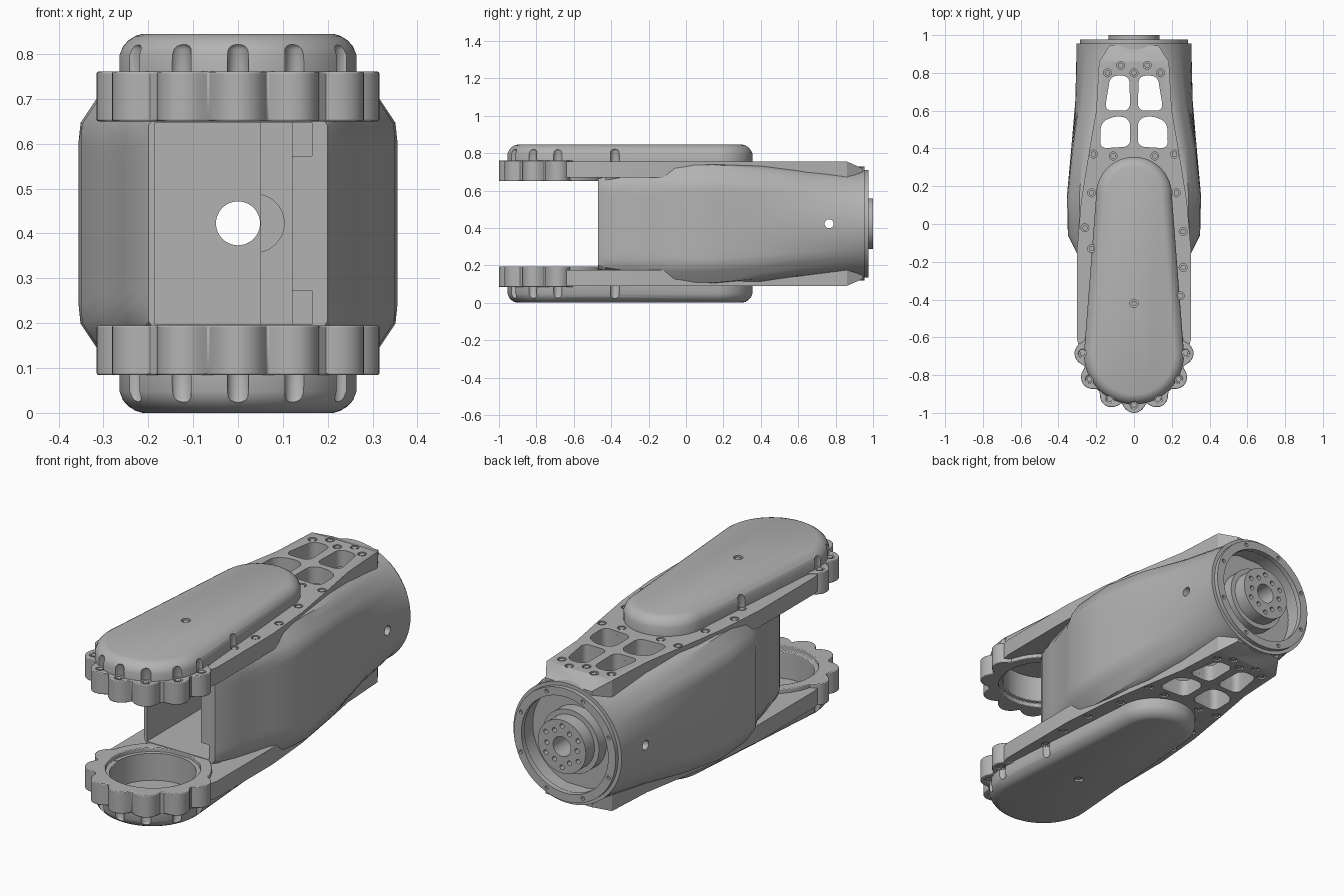
import bpy, bmesh
from math import pi, sin, cos, radians
from mathutils import Matrix, Vector

ZC = 0.4225   # mid height: every part is built around this plane
RY = -0.685   # centre of the front joint rings

if "Cube" in bpy.data.objects:
    bpy.data.objects.remove(bpy.data.objects["Cube"])

grey = bpy.data.materials.new("satin grey")
grey.use_nodes = True
grey.diffuse_color = (0.45, 0.45, 0.45, 1)
grey.node_tree.nodes["Principled BSDF"].inputs["Base Color"].default_value = grey.diffuse_color


def make(name, bm):
    bmesh.ops.recalc_face_normals(bm, faces=bm.faces)
    me = bpy.data.meshes.new(name)
    bm.to_mesh(me)
    bm.free()
    me.materials.append(grey)
    ob = bpy.data.objects.new(name, me)
    ob.location.z = ZC
    bpy.context.collection.objects.link(ob)
    return ob


def skin(name, loops):
    """Join matching loops of points into a closed solid."""
    bm = bmesh.new()
    rows = [[bm.verts.new(p) for p in loop] for loop in loops]
    n = len(rows[0])
    for a, b in zip(rows, rows[1:]):
        for i in range(n):
            bm.faces.new((a[i], a[(i + 1) % n], b[(i + 1) % n], b[i]))
    bm.faces.new(rows[0][::-1])
    bm.faces.new(rows[-1])
    return make(name, bm)


def prism(name, pts, z0, z1):
    return skin(name, [[(x, y, z) for x, y in pts] for z in (z0, z1)])


def box(name, x, y, z):
    return prism(name, [(x[0], y[0]), (x[1], y[0]), (x[1], y[1]), (x[0], y[1])], *z)


def tube(name, radius, start, end, segments=48):
    """Cylinder between two points."""
    a, b = Vector(start), Vector(end)
    bm = bmesh.new()
    turn = (b - a).to_track_quat('Z', 'Y').to_matrix().to_4x4()
    bmesh.ops.create_cone(bm, cap_ends=True, segments=segments, radius1=radius, radius2=radius,
                          depth=(b - a).length, matrix=Matrix.Translation((a + b) / 2) @ turn)
    return make(name, bm)


def cut(ob, *cutters):
    """Subtract each cutter, then drop it."""
    for c in cutters:
        mod = ob.modifiers.new("cut", 'BOOLEAN')
        mod.operation = 'DIFFERENCE'
        mod.object = c
        bpy.context.view_layer.update()
        dg = bpy.context.evaluated_depsgraph_get()
        me = bpy.data.meshes.new_from_object(ob.evaluated_get(dg))
        ob.modifiers.clear()
        ob.data = me
        bpy.data.objects.remove(c)


def finish(ob, mirror=False, bevel=0):
    if bevel:
        mod = ob.modifiers.new("bevel", 'BEVEL')
        mod.width, mod.segments, mod.angle_limit = bevel, 2, radians(50)
    if mirror:
        mod = ob.modifiers.new("mirror", 'MIRROR')
        mod.use_axis = (False, False, True)
    ob.data.shade_smooth()
    ob.data.set_sharp_from_angle(angle=radians(28))


def rounded_window(pts):
    """Tall cutter with rounded corners."""
    bm = bmesh.new()
    f = bm.faces.new([bm.verts.new((x, y, -0.5)) for x, y in pts])
    top = bmesh.ops.extrude_face_region(bm, geom=[f])["geom"]
    for v in top:
        if isinstance(v, bmesh.types.BMVert):
            v.co.z = 0.5
    upright = [e for e in bm.edges if abs(e.verts[0].co.z - e.verts[1].co.z) > 0.5]
    bmesh.ops.bevel(bm, geom=upright, offset=0.035, segments=5, profile=0.5, affect='EDGES')
    return make("window_cutter", bm)


def windows():
    rear = [(0.02, 0.6), (0.155, 0.6), (0.125, 0.785), (0.025, 0.785)]
    front = [(0.02, 0.41), (0.18, 0.4), (0.175, 0.54), (0.09, 0.575), (0.02, 0.555)]
    return [rounded_window([(s * x, y) for x, y in w]) for w in (rear, front) for s in (1, -1)]


# Main housing: chamfered box flowing into a round barrel
def section(y, w, h, t):
    pts = []
    for i in range(72):
        a = (i + 0.5) * pi / 36
        c, s = abs(cos(a)), abs(sin(a))
        r = min(w / c, h / s, (1.5 * w + 0.2175) / (1.5 * c + s))
        r = r * (1 - t) + 0.305 * t
        pts.append((r * cos(a), y, r * sin(a)))
    return pts


stations = [(-0.47, 0.2, 0.25, 0), (-0.43, 0.225, 0.25, 0), (-0.33, 0.255, 0.25, 0),
            (-0.16, 0.3, 0.29, 0), (-0.06, 0.35, 0.31, 0), (0.15, 0.355, 0.32, 0),
            (0.4, 0.337, 0.32, 0.15), (0.65, 0.32, 0.315, 0.6), (0.9, 0.305, 0.31, 1),
            (0.955, 0.303, 0.3, 1)]
body = skin("main_housing", [section(*s) for s in stations])
cut(body,
    box("bay", (-0.185, 0.05), (-0.6, 0.3), (-0.225, 0.225)),
    box("bay_step", (0.04, 0.12), (-0.6, -0.25), (-0.225, 0.225)),
    box("upper_pocket", (0.04, 0.165), (-0.6, -0.36), (0.15, 0.225)),
    box("lower_pocket", (0.04, 0.165), (-0.6, -0.36), (-0.225, -0.15)),
    tube("boss_notch", 0.065, (0.038, -0.6, 0), (0.038, 0.29, 0)),
    tube("barrel_bore", 0.255, (0, 0.34, 0), (0, 0.82, 0), 64),
    tube("rear_recess", 0.255, (0, 0.87, 0), (0, 1.1, 0), 64),
    tube("cable_hole", 0.049, (0, 0, 0), (0, 1.1, 0)),
    tube("side_hole", 0.024, (-0.5, 0.765, 0), (0.5, 0.765, 0), 24),
    *windows())
finish(body)

# Rear rim with its screws
rim = tube("rear_rim", 0.287, (0, 0.95, 0), (0, 0.977, 0), 64)
cut(rim, tube("rim_bore", 0.245, (0, 0.9, 0), (0, 1.1, 0), 64))
for i in range(8):
    a = (i + 0.5) * pi / 4
    x, z = 0.267 * cos(a), 0.267 * sin(a)
    cut(rim, tube("rim_hole", 0.01, (x, 0.965, z), (x, 1, z), 12))
finish(rim)

# Output hub
for name, r, y0, y1 in (("hub_base", 0.16, 0.86, 0.93), ("output_hub", 0.135, 0.86, 1.0)):
    hub = tube(name, r, (0, y0, 0), (0, y1, 0), 64)
    cut(hub, tube("hub_bore", 0.05, (0, 0.8, 0), (0, 1.1, 0)))
    if name == "output_hub":
        for i in range(12):
            a = i * pi / 6
            r = 0.105 if i % 2 else 0.085
            x, z = r * cos(a), r * sin(a)
            cut(hub, tube("hub_hole", 0.012, (x, 0.97, z), (x, 1.1, z), 16))
    finish(hub)

# Arm plate running along the housing, sloping down at the rear
half = [(0.285, RY), (0.303, -0.6), (0.303, -0.15), (0.28, 0.12), (0.235, 0.4), (0.2, 0.6),
        (0.185, 0.86), (0.13, 0.945)]
outline = half + [(-x, y) for x, y in reversed(half)]
plate = prism("arm_plate", outline, 0.2475, 0.3325)
bm = bmesh.new()
bm.from_mesh(plate.data)
for v in bm.verts:
    if v.co.y > 0.9 and v.co.z > 0.3:
        v.co.z = 0.295
bmesh.ops.connect_verts(bm, verts=[v for v in bm.verts if abs(v.co.y - 0.86) < 0.01 and v.co.z > 0.3])
bm.to_mesh(plate.data)
bm.free()

# Scalloped joint ring, one lobe per bolt
lobes = [-90 + s for s in (-90, -60, -28, 0, 28, 60, 90)]


def ring_radius(deg):
    d = min(abs((deg - b + 180) % 360 - 180) for b in lobes)
    return 0.272 + 0.043 * (max(0, cos(radians(min(d, 13) * 90 / 13))) ** 0.7)


ring = prism("joint_ring", [(ring_radius(d) * cos(radians(d)), RY + ring_radius(d) * sin(radians(d)))
                            for d in range(0, 360, 2)], 0.2275, 0.338)

# Domed cover: tapered stadium with a rounded shoulder
def stadium(z, inset):
    pts = []
    for r, y, start in ((0.265, -0.69, 180), (0.2, 0.155, 0)):
        for i in range(33):
            a = radians(start + i * 180 / 32)
            pts.append((max(r - inset, 0.01) * cos(a), y + (r - inset) * sin(a), z))
    return pts


cover = skin("cover", [stadium(z, i) for z, i in
                       ((0.32, 0), (0.375, 0), (0.394, 0.008), (0.408, 0.021), (0.4175, 0.036), (0.4225, 0.052))])

# Joint bore through plate, ring and the inside of the cover
for ob in (plate, ring, cover):
    cut(ob, tube("joint_bore", 0.2, (0, RY, 0.2), (0, RY, 0.385), 64))
cut(ring, tube("bore_lip", 0.22, (0, RY, 0.2), (0, RY, 0.25), 64))
cut(plate, *windows())

# Bolts: (x, y, height of seat)
bolts = [(0.273 * cos(radians(b)), RY + 0.273 * sin(radians(b)), 0.338) for b in lobes]
flange = [(0.11, 0.36), (-0.11, 0.36), (0.225, 0.165), (-0.225, 0.165), (0.26, -0.04), (-0.26, -0.02),
          (0.26, -0.23), (-0.225, -0.13), (0.245, -0.38)]
pad = [(0.07, 0.84), (-0.07, 0.84), (0, 0.8), (0.14, 0.8), (-0.14, 0.8), (0.215, 0.37), (-0.215, 0.37)]
bolts += [(x, y, 0.3325) for x, y in flange + pad]

for x, y, z in bolts:
    if y < 0.37:   # scooped clearance groove in the cover wall
        bm = bmesh.new()
        bmesh.ops.create_uvsphere(bm, u_segments=20, v_segments=10, radius=0.025)
        for v in bm.verts:
            v.co.z += 0.38 if v.co.z > 0.001 else 0.3
        bmesh.ops.translate(bm, verts=bm.verts, vec=(x, y, 0))
        cut(cover, make("groove_cutter", bm))
    if z < 0.335:
        cut(plate, tube("seat", 0.021, (x, y, z - 0.012), (x, y, z + 0.05), 20))
    else:
        cut(ring, tube("seat", 0.021, (x, y, z - 0.012), (x, y, z + 0.05), 20))
    finish(tube("bolt", 0.014, (x, y, z - 0.03), (x, y, z - 0.002), 16), mirror=True)

# Cover centre screw
cut(cover, tube("seat", 0.022, (0, -0.42, 0.41), (0, -0.42, 0.5), 20))
finish(tube("cover_screw", 0.013, (0, -0.42, 0.39), (0, -0.42, 0.418), 16), mirror=True)

finish(plate, mirror=True)
finish(ring, mirror=True, bevel=0.008)
finish(cover, mirror=True)
